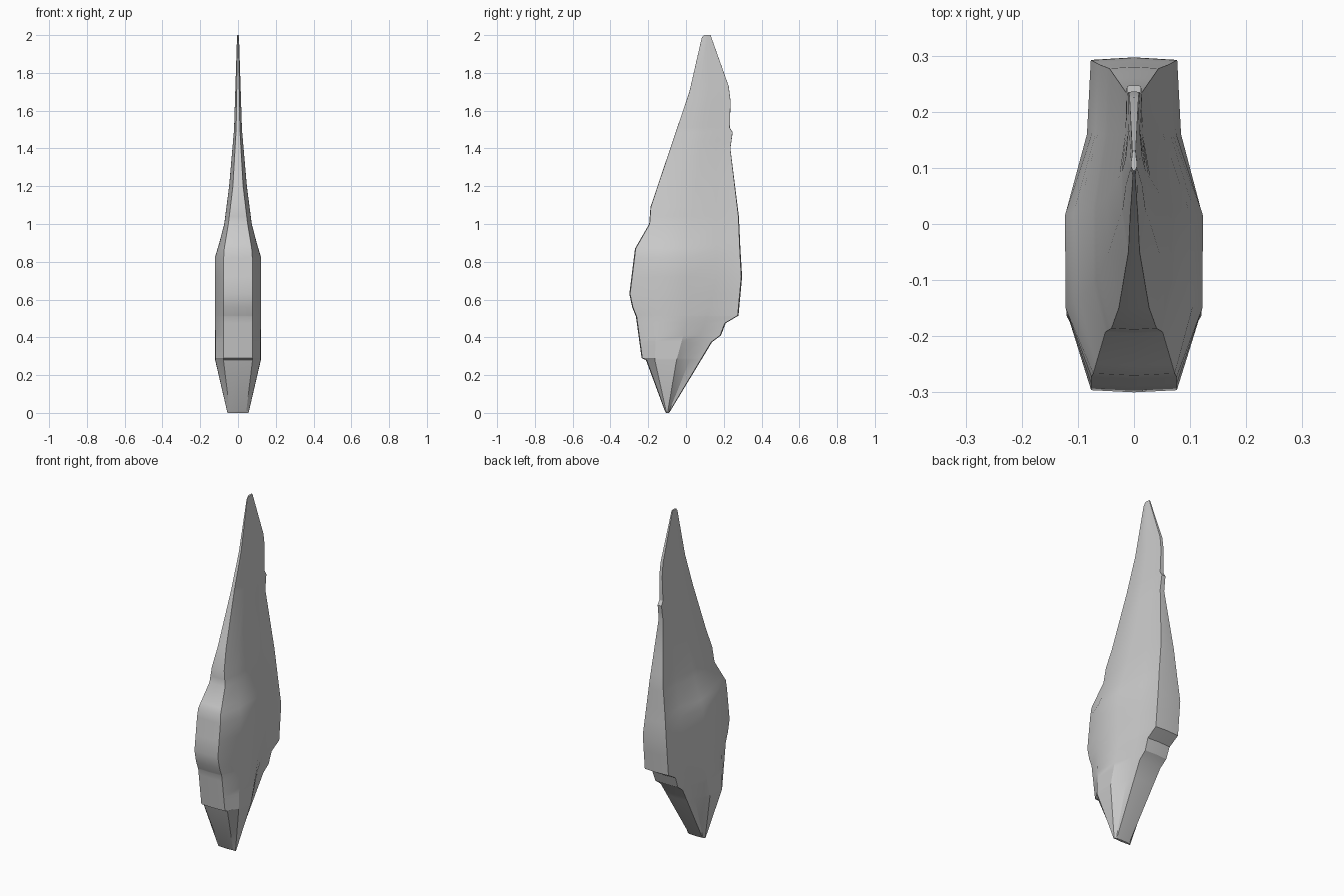
import bpy, bmesh

if "Cube" in bpy.data.objects:
    bpy.data.objects.remove(bpy.data.objects["Cube"])

# Outline keys: (z, value)
FRONT = [(0, -.105), (.01, -.112), (.28, -.212), (.29, -.235), (.51, -.265), (.56, -.285), (.63, -.30),
         (.87, -.27), (1.0, -.195), (1.09, -.188), (1.44, -.07), (1.7, .018), (1.985, .083), (2, .095)]
BACK = [(0, -.09), (.01, -.083), (.375, .138), (.41, .185), (.475, .21), (.515, .278), (.72, .297),
        (.87, .288), (1.04, .28), (1.4, .235), (1.485, .247), (1.51, .232), (1.65, .236), (1.73, .226), (2, .13)]
# Half widths of the front face, the bulging flank and the back face
W_FRONT = [(0, .043), (.28, .077), (.85, .076), (1.0, .051), (1.2, .027), (1.5, .010), (2, .002)]
W_FLANK = [(0, .056), (.28, .121), (.82, .123), (.9, .099), (1.0, .073), (1.2, .047), (1.5, .021), (2, .005)]
W_BACK = [(0, .043), (.38, .072), (.515, .077), (.72, .077), (.87, .062), (1.04, .044), (1.4, .014), (2, .003)]
# Depth positions of the three flank lines
Y1 = [(0, -.103), (.28, -.165), (.5, -.155), (.82, -.15), (1.04, -.10), (1.4, 0), (1.7, .07), (2, .102)]
Y2 = [(0, -.098), (.28, -.05), (.5, .01), (.82, .015), (1.04, .03), (1.4, .08), (1.7, .12), (2, .112)]
Y3 = [(0, -.093), (.28, .02), (.5, .11), (.7, .16), (.85, .16), (1.04, .16), (1.4, .16), (1.7, .175), (2, .122)]


def at(keys, z):
    for (a, u), (b, v) in zip(keys, keys[1:]):
        if z <= b:
            return u + (v - u) * (z - a) / (b - a)
    return keys[-1][1]


levels = sorted({z for keys in (FRONT, BACK, W_FLANK) for z, _ in keys})

bm = bmesh.new()
rings = []
for z in levels:
    yf, yb = at(FRONT, z), at(BACK, z)
    wf, wm, wb = at(W_FRONT, z), at(W_FLANK, z), at(W_BACK, z)
    w3 = wb + .15 * (wm - wb)
    half = [(wf, yf + .05 * wf), (wm * .99, at(Y1, z)), (wm, at(Y2, z)),
            (w3, at(Y3, z)), (wb, yb - .06 * wb)]
    ring = [(0, yf)] + half + [(0, yb)] + [(-x, y) for x, y in reversed(half)]
    rings.append([bm.verts.new((x, y, z)) for x, y in ring])

# Skin between the levels, then close both ends
for lo, hi in zip(rings, rings[1:]):
    n = len(lo)
    for i in range(n):
        j = (i + 1) % n
        bm.faces.new((lo[i], lo[j], hi[j], hi[i]))
bm.faces.new(rings[0][::-1])
bm.faces.new(rings[-1])
bmesh.ops.recalc_face_normals(bm, faces=bm.faces)

mesh = bpy.data.meshes.new("stone_shard")
bm.to_mesh(mesh)
bm.free()
shard = bpy.data.objects.new("stone_shard", mesh)
bpy.context.collection.objects.link(shard)
bpy.context.view_layer.objects.active = shard
shard.select_set(True)
bpy.ops.object.shade_smooth_by_angle(angle=0.45)
